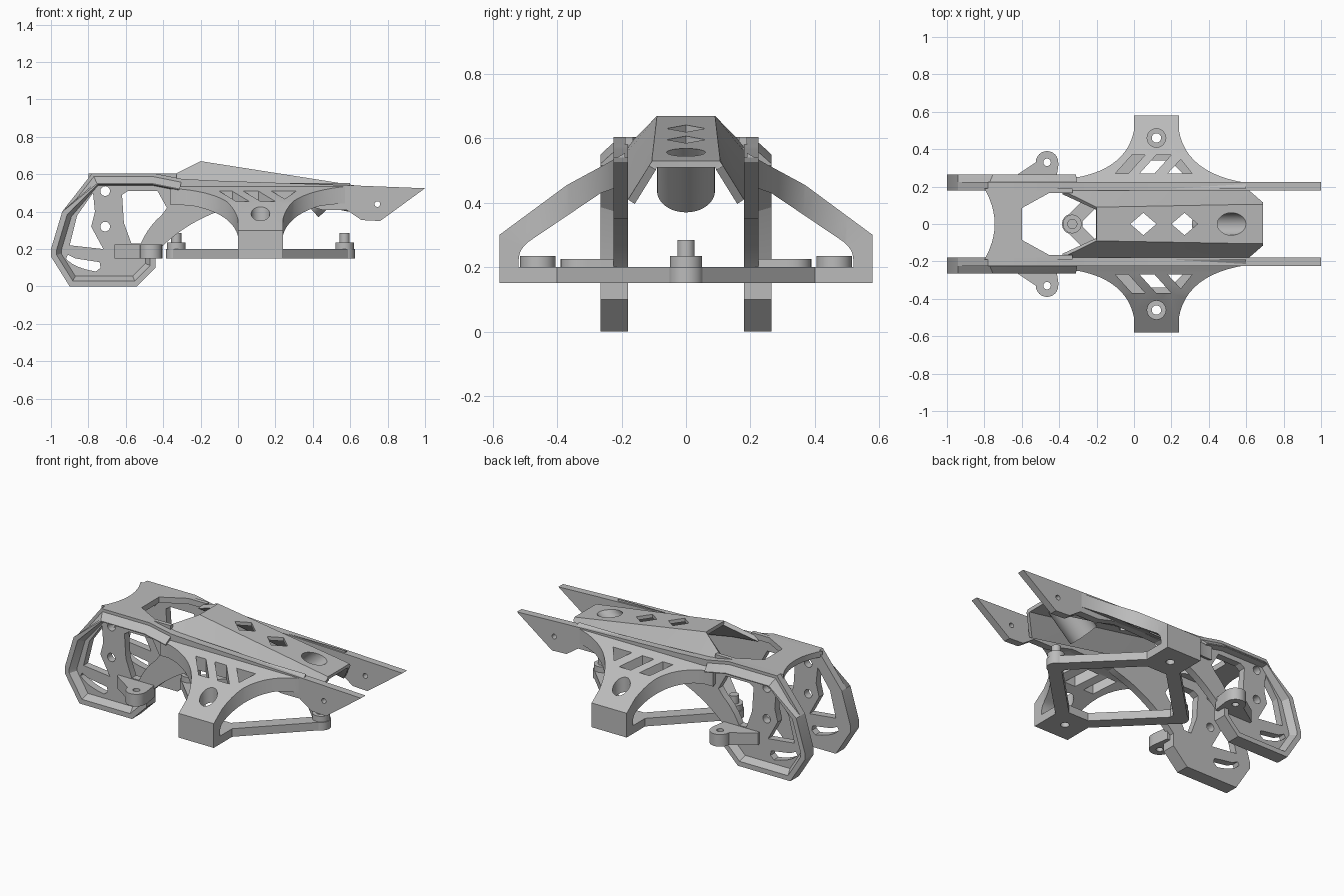
import bpy, bmesh, math
from mathutils import Vector

cube = bpy.data.objects.get("Cube")
if cube:
    bpy.data.objects.remove(cube, do_unlink=True)

GREY = (0.5, 0.5, 0.5, 1)
mat = bpy.data.materials.new("matte grey")
mat.use_nodes = True
mat.diffuse_color = GREY
mat.node_tree.nodes["Principled BSDF"].inputs["Base Color"].default_value = GREY


def finish(name, bm):
    """Turn a bmesh into a grey object with sharp edges kept."""
    bmesh.ops.recalc_face_normals(bm, faces=bm.faces)
    me = bpy.data.meshes.new(name)
    bm.to_mesh(me)
    bm.free()
    me.materials.append(mat)
    me.shade_smooth()
    me.set_sharp_from_angle(angle=math.radians(20))
    ob = bpy.data.objects.new(name, me)
    bpy.context.collection.objects.link(ob)
    return ob


def baked(ob):
    bpy.context.view_layer.update()
    return bpy.data.meshes.new_from_object(ob.evaluated_get(bpy.context.evaluated_depsgraph_get()))


def prism(name, loops, lo, hi, axis="z"):
    """Extrude an outline with holes between two levels of an axis."""
    cu = bpy.data.curves.new(name, "CURVE")
    cu.dimensions, cu.fill_mode, cu.extrude = "2D", "BOTH", (hi - lo) / 2
    for loop in loops:
        sp = cu.splines.new("POLY")
        sp.points.add(len(loop) - 1)
        for p, (u, v) in zip(sp.points, loop):
            p.co = (u, v, 0, 1)
        sp.use_cyclic_u = True
    tmp = bpy.data.objects.new(name + " path", cu)
    bpy.context.collection.objects.link(tmp)
    me = baked(tmp)
    bpy.data.objects.remove(tmp)
    bm = bmesh.new()
    bm.from_mesh(me)
    bmesh.ops.remove_doubles(bm, verts=bm.verts, dist=0.0001)
    for v in bm.verts:
        u, w, t = v.co.x, v.co.y, v.co.z + (lo + hi) / 2
        v.co = {"z": (u, w, t), "y": (u, t, w), "x": (t, u, w)}[axis]
    return finish(name, bm)


def circle(u, v, r, n=24):
    return [(u + r * math.cos(i * math.tau / n), v + r * math.sin(i * math.tau / n)) for i in range(n)]


def bend(a, b, c, n=12):
    """Points on a curve from a to c, pulled toward b."""
    a, b, c = Vector(a), Vector(b), Vector(c)
    return [tuple(a.lerp(b, i / n).lerp(b.lerp(c, i / n), i / n)) for i in range(n + 1)]


def flip(pts):
    return [(u, -v) for u, v in reversed(pts)]


def mirror(ob):
    m = ob.modifiers.new("Mirror", "MIRROR")
    m.use_axis = (False, True, False)
    m.use_mirror_merge = False
    return ob


def boolean(ob, cutters, op="DIFFERENCE"):
    for c in cutters:
        c.hide_render = True
        m = ob.modifiers.new("Cut", "BOOLEAN")
        m.operation, m.object, m.solver = op, c, "EXACT"
    ob.data = baked(ob)
    ob.modifiers.clear()
    ob.data.set_sharp_from_angle(angle=math.radians(20))


def cylinder(name, a, b, r, clip=None):
    a, b = Vector(a), Vector(b)
    bm = bmesh.new()
    bmesh.ops.create_cone(bm, cap_ends=True, segments=40, radius1=r, radius2=r, depth=(b - a).length)
    rot = (b - a).to_track_quat("Z", "Y")
    for v in bm.verts:
        v.co = rot @ v.co + (a + b) / 2
    if clip:
        geom = bm.verts[:] + bm.edges[:] + bm.faces[:]
        bmesh.ops.bisect_plane(bm, geom=geom, plane_co=clip[0], plane_no=clip[1], clear_outer=True)
        bmesh.ops.holes_fill(bm, edges=[e for e in bm.edges if e.is_boundary])
    return finish(name, bm)


# Side plates: end loop, curved strut and long tail in one sheet
edge = [(-.44, .15), (-.44, .1), (-.54, 0), (-.9, 0), (-1, .16), (-1, .2), (-.94, .4),
        (-.78, .605), (-.45, .605), (-.3, .575)]
tail = [(-.1, .565), (.62, .54), (1, .525), (.76, .35), (.66, .355), (.58, .41), (.45, .41), (.3, .45), (0, .44)]
strut = bend((-.03, .425), (-.27, .36), (-.44, .18))
front_window = [(-.9, .22), (-.86, .38), (-.775, .5), (-.765, .4), (-.785, .32), (-.72, .2)]
rear_window = [(-.62, .49), (-.59, .51), (-.43, .51), (-.38, .42)] + bend((-.41, .38), (-.48, .32), (-.52, .23), 5) \
    + [(-.57, .23), (-.61, .34)]
slot = bend((-.92, .15), (-.88, .1), (-.76, .08), 6) + [(-.735, .1), (-.74, .13), (-.87, .15), (-.91, .17)]
holes = [circle(-.71, .51, .026), circle(-.71, .32, .026), circle(.745, .44, .015)]
mirror(prism("side_plate", [edge + tail + strut, front_window, rear_window, slot] + holes, .18, .225, "y"))


# Rim along the edge of the end loop, chamfered outward along the top
def inset(path, dist):
    out = []
    for i, p in enumerate(path):
        p = Vector(p)
        dirs = []
        if i:
            dirs.append((p - Vector(path[i - 1])).normalized())
        if i < len(path) - 1:
            dirs.append((Vector(path[i + 1]) - p).normalized())
        ns = [Vector((t.y, -t.x)) for t in dirs]
        n = sum(ns, Vector((0, 0))).normalized()
        out.append(p + n * dist(p) / n.dot(ns[0]))
    return out


bm = bmesh.new()
rings = []
for flat, top, y in [(0, 0, .18), (0, 0, .205), (0, .045, .255), (0, .055, .265),
                     (.03, .06, .265), (.055, .065, .225), (.055, .065, .18)]:
    path = inset(edge, lambda p: top if p.y > .55 else flat)
    rings.append([bm.verts.new((p.x, y, p.y)) for p in path])
for a, b in zip(rings, rings[1:] + rings[:1]):
    for i in range(len(edge) - 1):
        bm.faces.new((a[i], a[i + 1], b[i + 1], b[i]))
for i in (0, -1):
    bm.faces.new([r[i] for r in rings])
mirror(finish("loop_rim", bm))

# Bridge joining the two loops, with a curved front and an opening
half = [(-.33, .19), (-.33, .165), (-.455, .165), (-.6, .085)]
bridge = half + flip(half) + bend((-.8, -.19), (-.69, 0), (-.8, .19))
prism("front_bridge", [bridge], .57, .605)

# Arms: bent sheet trimmed by the flared outline, with slots
profile = [(.58, .15), (.58, .3), (.37, .455), (.25, .52), (.18, .56), (.18, .46), (.265, .43)] \
    + bend((.48, .285), (.52, .26), (.52, .22), 6) + [(.52, .15)]
arm = prism("arm", [profile], -.5, .8, "x")
plan = [(0, .6), (.24, .6)] + bend((.24, .5), (.28, .27), (.6, .22)) + [(.6, .19), (-.36, .19), (-.36, .25)] \
    + bend((-.3, .25), (-.04, .3), (0, .5))
slots = [[(-.1, .27), (-.03, .27), (.06, .37), (-.01, .37)],
         [(.03, .27), (.11, .27), (.2, .37), (.12, .37)],
         [(.18, .27), (.31, .27), (.25, .345)]]
outline = prism("arm_outline", [plan, circle(.12, .46, .05)] + slots, .1, .7)
boolean(arm, [outline], "INTERSECT")
bpy.data.objects.remove(outline)
mirror(arm)

# Diamond base frame with mounting feet
quarter = [(.6, .04), (.24, .4), (.24, .58), (0, .58), (0, .4), (-.36, .04)]
inner = [(.53, 0), (.19, .34), (.05, .34), (-.29, 0)]
prism("base_frame", [quarter + flip(quarter), inner + flip(inner[1:-1]),
                     circle(.12, .46, .025), circle(.12, -.46, .025)], .15, .2)
mirror(prism("foot_boss", [circle(.12, .46, .055), circle(.12, .46, .025)], .195, .235))
for x in (-.33, .57):
    cylinder("corner_pad", (x, 0, .15), (x, 0, .2), .055)
    cylinder("bolt_collar", (x, 0, .195), (x, 0, .235), .05)
    cylinder("bolt", (x, 0, .23), (x, 0, .285), .027)

# Side lugs on the loops
lug = [(-.42, .21), (-.405, .31)] + circle(-.465, .33, .06)[0:13] + [(-.66, .24), (-.66, .21)]
mirror(prism("side_lug", [lug, circle(-.465, .33, .02)], .15, .225))

# Hood: faceted shell along the middle, open at both ends
sections = [(-.2, .09, .67, .18, .56), (.615, .105, .542, .18, .41), (.69, .105, .53, .115, .515)]
bm = bmesh.new()
rows = []
for x, w, z, bw, bz in sections:
    rows.append([bm.verts.new(c) for c in ((x, -bw, bz), (x, -w, z), (x, w, z), (x, bw, bz))])
for a, b in zip(rows, rows[1:]):
    for i in range(3):
        bm.faces.new((a[i], a[i + 1], b[i + 1], b[i]))
for s, low, top in ((-1, 0, 1), (1, 3, 2)):
    tip = bm.verts.new((-.38, s * .178, .58))
    bm.faces.new((rows[0][low], rows[0][top], tip))
hood = finish("hood", bm)
up = max(hood.data.polygons, key=lambda p: p.area * p.normal.z ** 2).normal.z
solid = hood.modifiers.new("Thickness", "SOLIDIFY")
solid.thickness, solid.offset = .025, -1 if up > 0 else 1

# Slanted tube under the hood, and the openings cut through both
tube = cylinder("antenna_tube", (.37, 0, .437), (.73, 0, .761), .09, ((.52, 0, .545), (.155, 0, .988)))
bore = cylinder("bore_cutter", (.2, 0, .265), (.75, 0, .763), .06)
gems = [prism("gem_cutter", [[(x - .07, 0), (x, -.06), (x + .07, 0), (x, .06)]], .4, .8) for x in (.05, .27)]
boolean(hood, [bore] + gems)
boolean(tube, [bore])
for c in [bore] + gems:
    bpy.data.objects.remove(c)
